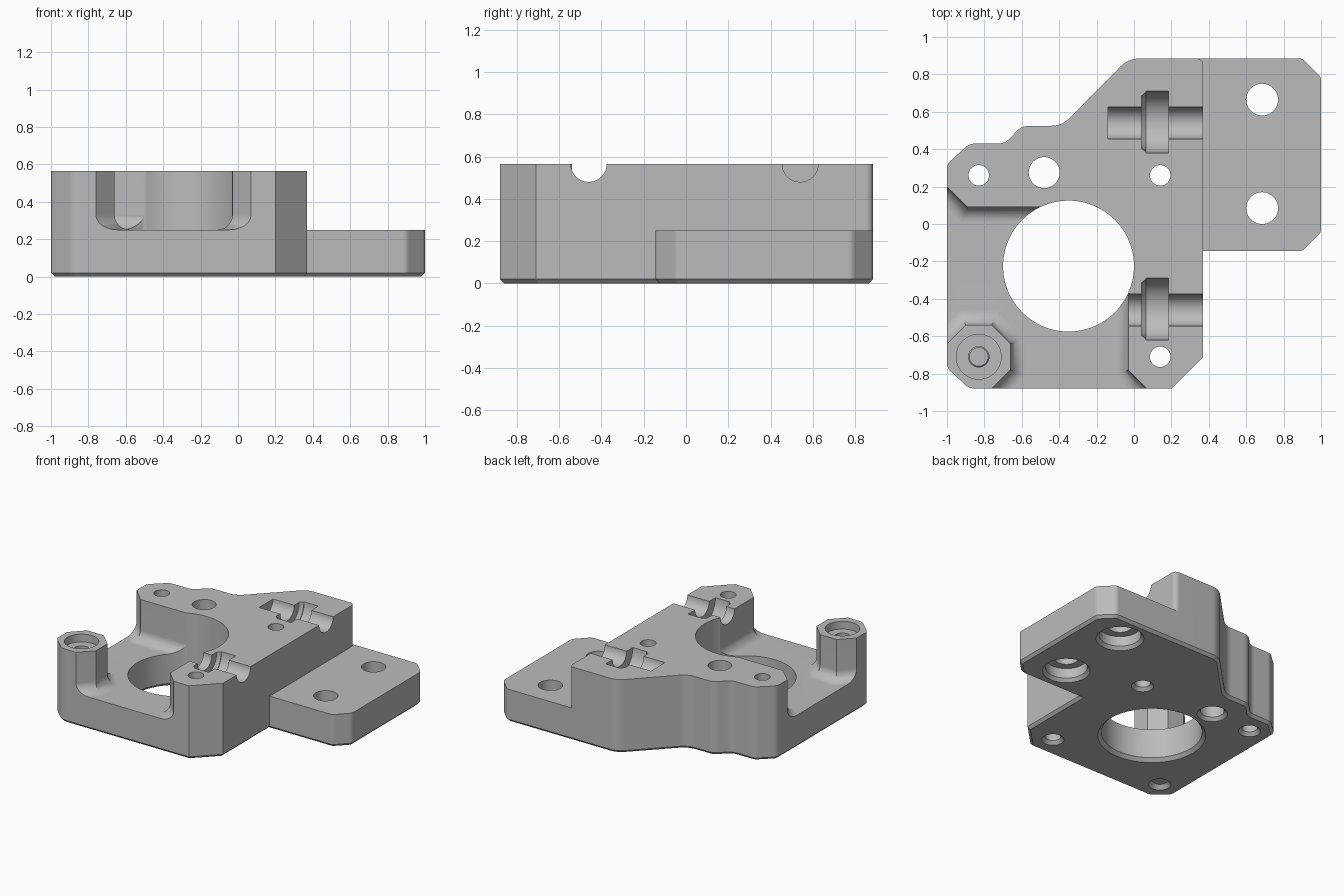
import bpy, bmesh
from mathutils import Vector, Matrix

if "Cube" in bpy.data.objects:
    bpy.data.objects.remove(bpy.data.objects["Cube"], do_unlink=True)

TOP, FLOOR = 0.565, 0.25

grey = bpy.data.materials.new("plain_grey")
grey.use_nodes = True
colour = (0.5, 0.5, 0.5, 1)
grey.diffuse_color = colour
grey.node_tree.nodes["Principled BSDF"].inputs["Base Color"].default_value = colour


def finish(bm, name):
    bmesh.ops.recalc_face_normals(bm, faces=bm.faces[:])
    mesh = bpy.data.meshes.new(name)
    bm.to_mesh(mesh)
    bm.free()
    mesh.materials.append(grey)
    ob = bpy.data.objects.new(name, mesh)
    bpy.context.scene.collection.objects.link(ob)
    return ob


def rounded(points, radii):
    """Replace the chosen corners of an outline with short curves."""
    out = []
    for i, p in enumerate(points):
        p = Vector(p)
        r = radii.get(i, 0)
        if not r:
            out.append(p)
            continue
        a = p + (Vector(points[i - 1]) - p).normalized() * r
        b = p + (Vector(points[(i + 1) % len(points)]) - p).normalized() * r
        for k in range(7):
            t = k / 6
            out.append(a * (1 - t) ** 2 + p * 2 * t * (1 - t) + b * t * t)
    return out


def prism(name, points, z0, z1, radii={}, bevel=0.0, segments=1):
    """Upright prism, with its bottom rim chamfered or rounded."""
    bm = bmesh.new()
    loop = rounded(points, radii)
    low = [bm.verts.new((p.x, p.y, z0)) for p in loop]
    high = [bm.verts.new((p.x, p.y, z1)) for p in loop]
    base = bm.faces.new(low[::-1])
    bm.faces.new(high)
    for i in range(len(loop)):
        j = (i + 1) % len(loop)
        bm.faces.new((low[i], low[j], high[j], high[i]))
    bmesh.ops.recalc_face_normals(bm, faces=bm.faces[:])
    if bevel:
        bmesh.ops.bevel(bm, geom=list(base.edges), offset=bevel, segments=segments,
                        profile=0.5, affect='EDGES')
    return finish(bm, name)


def rod(name, start, length, r1, r2=None, axis='Z', sides=48):
    """Cylinder or cone that starts at a point and runs along an axis."""
    bm = bmesh.new()
    bmesh.ops.create_cone(bm, cap_ends=True, segments=sides, radius1=r1,
                          radius2=r1 if r2 is None else r2, depth=length)
    m = Matrix.Translation((0, 0, length / 2))
    if axis == 'X':
        m = Matrix.Rotation(1.5707963, 4, 'Y') @ m
    bmesh.ops.transform(bm, matrix=Matrix.Translation(start) @ m, verts=bm.verts[:])
    return finish(bm, name)


def combine(target, other, operation='DIFFERENCE'):
    """Apply a boolean and drop the helper; a cut that fails leaves the part as it was."""
    mod = target.modifiers.new("combine", 'BOOLEAN')
    mod.operation = operation
    mod.solver = 'EXACT'
    mod.object = other
    bpy.context.view_layer.update()
    graph = bpy.context.evaluated_depsgraph_get()
    mesh = bpy.data.meshes.new_from_object(target.evaluated_get(graph))
    target.modifiers.remove(mod)
    if len(mesh.polygons):
        target.data = mesh
    bpy.data.objects.remove(other, do_unlink=True)


# Main block
outline = [(-0.88, -0.88), (0.2, -0.88), (0.37, -0.71), (0.37, 0.885), (-0.03, 0.885),
           (-0.385, 0.525), (-0.6, 0.525), (-0.69, 0.43), (-0.88, 0.43), (-1, 0.32), (-1, -0.77)]
body = prism("bracket_body", outline, 0, TOP,
             {0: 0.03, 3: 0.04, 4: 0.06, 5: 0.06, 6: 0.04, 7: 0.04, 8: 0.03, 9: 0.03, 10: 0.03},
             bevel=0.02)

# Low side plate with two cut corners
plate = prism("side_plate", [(0.2, -0.145), (0.9, -0.145), (1, -0.045), (1, 0.785),
                             (0.9, 0.885), (0.2, 0.885)], 0, FLOOR,
              {1: 0.02, 2: 0.02, 3: 0.02, 4: 0.02}, bevel=0.02)
combine(body, plate, 'UNION')

# Open pocket that leaves the octagonal corner post standing
pocket = [(-0.89, 0.09), (-1.2, 0.4), (-1.2, -0.84), (-0.9, -0.54), (-0.76, -0.54),
          (-0.66, -0.64), (-0.66, -0.78), (-0.86, -0.98), (0.17, -0.98), (-0.03, -0.78),
          (-0.03, -0.37), (-0.35, 0.09)]
combine(body, prism("pocket_cutter", pocket, FLOOR, 0.8, bevel=0.08, segments=6))

# Lowered ledge at the back
combine(body, prism("ledge_cutter", [(-1.2, 0.432), (-0.1, 0.432), (-0.1, 1.1), (-1.2, 1.1)],
                    0.485, 0.8, {1: 0.03}, bevel=0.03, segments=4))

# Large bore with chamfered lower rim
combine(body, rod("bore_cutter", (-0.35, -0.225, -0.1), 1, 0.35, sides=96))
combine(body, rod("bore_chamfer", (-0.35, -0.225, -0.01), 0.04, 0.385, 0.345, sides=96))

# Rod channels, each with a wider seat
for y, x in ((0.54, -0.14), (-0.46, -0.1)):
    combine(body, rod("channel_cutter", (x, y, TOP), 0.6, 0.085, axis='X'))
    combine(body, rod("seat_cutter", (0.065, y + 0.005, TOP), 0.12, 0.165, axis='X'))
    combine(body, rod("seat_edge_cutter", (0.04, y + 0.005, TOP), 0.03, 0.14, 0.164, axis='X'))

# Screw holes, flared underneath
for x, y, r in ((-0.83, 0.26, 0.055), (0.14, 0.26, 0.055), (0.14, -0.71, 0.055),
                (-0.83, -0.71, 0.055), (-0.48, 0.275, 0.083)):
    combine(body, rod("hole_cutter", (x, y, -0.1), 1, r, sides=32))
    combine(body, rod("hole_flare", (x, y, -0.01), 0.04, r + 0.032, r - 0.005, sides=32))

# Cup in the top of the corner post
combine(body, rod("cup_cutter", (-0.83, -0.71, TOP - 0.06), 0.2, 0.12))

# Plate holes with counterbores from below
for y in (0.665, 0.085):
    combine(body, rod("plate_hole_cutter", (0.685, y, -0.1), 0.6, 0.085))
    combine(body, rod("counterbore_cutter", (0.685, y, -0.1), 0.2, 0.145))
    combine(body, rod("counterbore_flare", (0.685, y, -0.01), 0.04, 0.175, 0.14))

# Smooth curved walls, keep machined edges sharp
bpy.ops.object.select_all(action='DESELECT')
body.select_set(True)
bpy.context.view_layer.objects.active = body
bpy.ops.object.shade_smooth_by_angle(angle=0.5)
weighted = body.modifiers.new("even_shading", 'WEIGHTED_NORMAL')
weighted.keep_sharp = True
